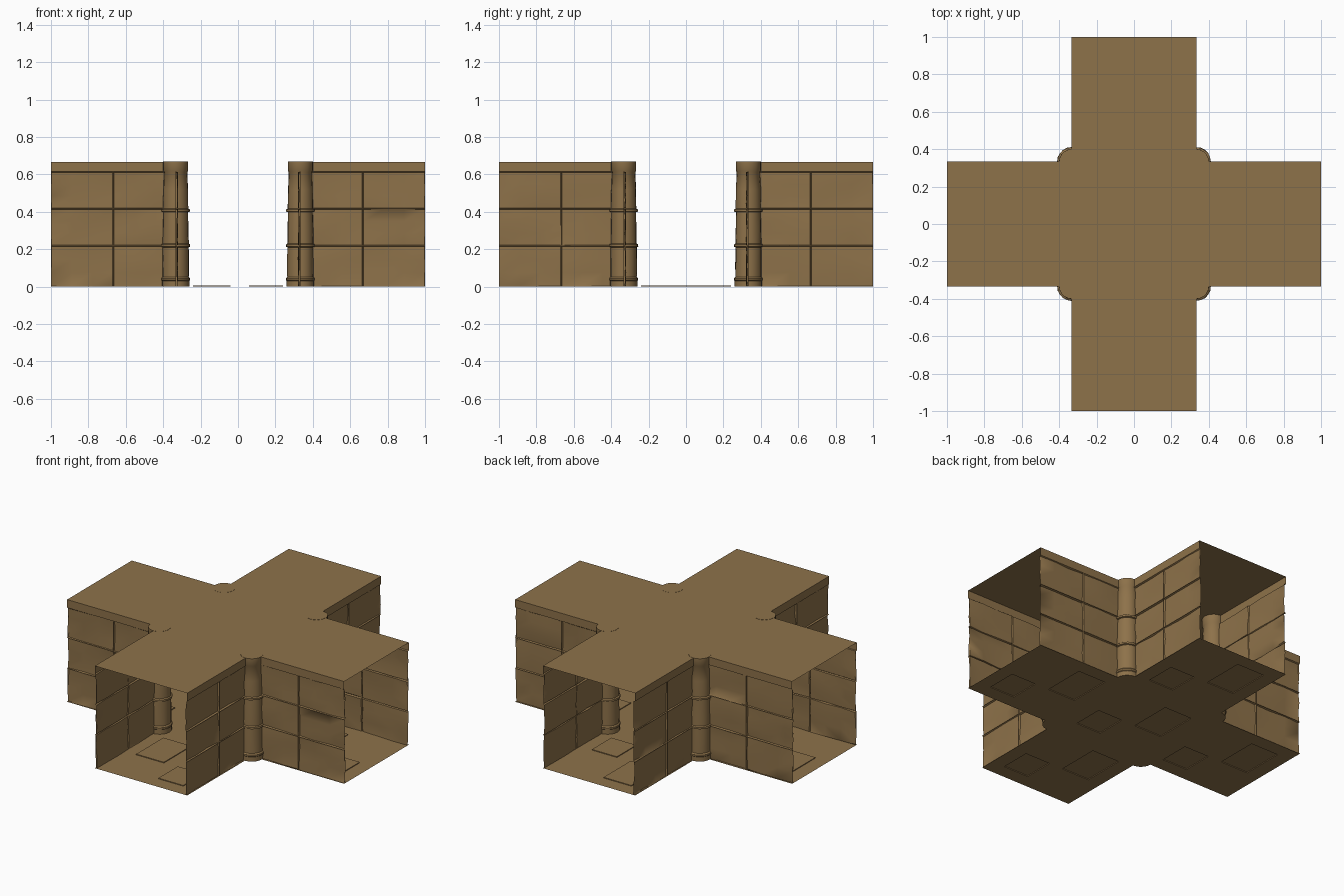
import bpy, bmesh, math, random
from mathutils import Matrix

if "Cube" in bpy.data.objects:
    bpy.data.objects.remove(bpy.data.objects["Cube"])

random.seed(4)
W, H = 1 / 3, 0.667          # half corridor width, ceiling height

stone = bpy.data.materials.new("brown stone")
stone.diffuse_color = (0.27, 0.168, 0.068, 1)
stone.use_nodes = True
stone.node_tree.nodes["Principled BSDF"].inputs["Base Color"].default_value = stone.diffuse_color


def finish(bm, name, smooth=False):
    me = bpy.data.meshes.new(name)
    bm.to_mesh(me)
    bm.free()
    me.materials.append(stone)
    ob = bpy.data.objects.new(name, me)
    bpy.context.collection.objects.link(ob)
    if smooth:
        bpy.ops.object.select_all(action='DESELECT')
        bpy.context.view_layer.objects.active = ob
        ob.select_set(True)
        bpy.ops.object.shade_smooth_by_angle(angle=math.radians(35))
    return ob


def spans(cuts, groove, n):
    """Coordinates across a row of blocks, flagged True where a joint lies."""
    out = [(cuts[0], True)]
    for a, b in zip(cuts, cuts[1:]):
        lo, hi = a + groove, b - groove
        out += [(lo + (hi - lo) * i / n, False) for i in range(n + 1)]
        out.append((b, True))
    return out


def wall(name, mat, flip):
    """Thin wall of rough blocks that bulge into the corridor, under a flat trim band."""
    bm = bmesh.new()
    us = spans([W, 2 / 3, 1.0], 0.004, 3)
    zs = spans([0, 0.218, 0.417, 0.615], 0.004, 3) + [(H, True)]
    rows = []
    for z, zj in zs:
        row = []
        for u, uj in us:
            joint = (zj and z > 0) or (uj and u < 0.99)
            d = 0.0 if joint else 0.008 + random.uniform(-0.005, 0.006)
            row.append(bm.verts.new((u, W - d, z)))
        rows.append(row)
    for r0, r1 in zip(rows, rows[1:]):
        for i in range(len(r0) - 1):
            f = (r0[i + 1], r0[i], r1[i], r1[i + 1])
            bm.faces.new(f[::-1] if flip else f)
    bm.transform(mat)
    finish(bm, name, True)


def column(name, x, y):
    """Tapered corner column with a foot, two rings and a plain cap."""
    profile = [(0.073, 0), (0.073, 0.03), (0.077, 0.034), (0.077, 0.044), (0.070, 0.052),
               (0.070, 0.13), (0.069, 0.21), (0.077, 0.213), (0.077, 0.225), (0.069, 0.23),
               (0.068, 0.32), (0.066, 0.398), (0.076, 0.401), (0.076, 0.412), (0.067, 0.417),
               (0.066, 0.52), (0.062, 0.612), (0.067, 0.62), (0.067, H + 0.001)]
    n = 20
    bm = bmesh.new()
    rings = []
    for r, z in profile:
        rough = 0.0015 if 0.1 < z < 0.6 else 0
        ring = []
        for i in range(n):
            a, q = 2 * math.pi * i / n, r + random.uniform(-rough, rough)
            ring.append(bm.verts.new((x + q * math.cos(a), y + q * math.sin(a), z)))
        rings.append(ring)
    for r0, r1 in zip(rings, rings[1:]):
        for i in range(n):
            j = (i + 1) % n
            bm.faces.new((r0[i], r0[j], r1[j], r1[i]))
    bm.faces.new(rings[-1])
    bm.faces.new(rings[0][::-1])
    finish(bm, name, True)


# Walls: one pair per arm
for k in range(4):
    rot = Matrix.Rotation(k * math.pi / 2, 4, 'Z')
    wall(f"arm_{k}_wall_left", rot, False)
    wall(f"arm_{k}_wall_right", rot @ Matrix.Scale(-1, 4, (0, 1, 0)), True)

# Corner columns
for sx in (-1, 1):
    for sy in (-1, 1):
        column(f"column_{'right' if sx > 0 else 'left'}_{'back' if sy > 0 else 'front'}",
               sx * W, sy * W)

# Ceiling: flat cross
bm = bmesh.new()
outline = []
for k in range(4):
    rot = Matrix.Rotation(k * math.pi / 2, 2)
    for x, y in ((W, -W), (1, -W), (1, W)):
        c, s = math.cos(k * math.pi / 2), math.sin(k * math.pi / 2)
        outline.append(bm.verts.new((c * x - s * y, s * x + c * y, H)))
bm.faces.new(outline)
finish(bm, "ceiling")

# Floor: cross of five squares, each with slightly raised square slabs
bm = bmesh.new()
cuts = [-W, -0.24, -0.13, -0.04, 0.06, 0.24, W]


def raised(i, j):
    return (i in (1, 2) and j in (3, 4)) or (i == 4 and j in (1, 2))


for k, (cx, cy) in enumerate([(0, 0), (1, 0), (0, 1), (-1, 0), (0, -1)]):
    for i in range(6):
        for j in range(6):
            z = 0.005 if raised(i, j) else 0
            x0, x1 = (cx * 2 * W + cuts[i + d] for d in (0, 1))
            y0, y1 = (cy * 2 * W + cuts[j + d] for d in (0, 1))
            bm.faces.new([bm.verts.new(p) for p in
                          ((x0, y0, z), (x1, y0, z), (x1, y1, z), (x0, y1, z))])
            if z:  # slab rims
                for di, dj, a, b in ((-1, 0, (x0, y1), (x0, y0)), (1, 0, (x1, y0), (x1, y1)),
                                     (0, -1, (x0, y0), (x1, y0)), (0, 1, (x1, y1), (x0, y1))):
                    if not raised(i + di, j + dj):
                        bm.faces.new([bm.verts.new(p) for p in
                                      ((*a, 0), (*b, 0), (*b, z), (*a, z))])
bmesh.ops.remove_doubles(bm, verts=bm.verts, dist=0.0005)
finish(bm, "floor")
